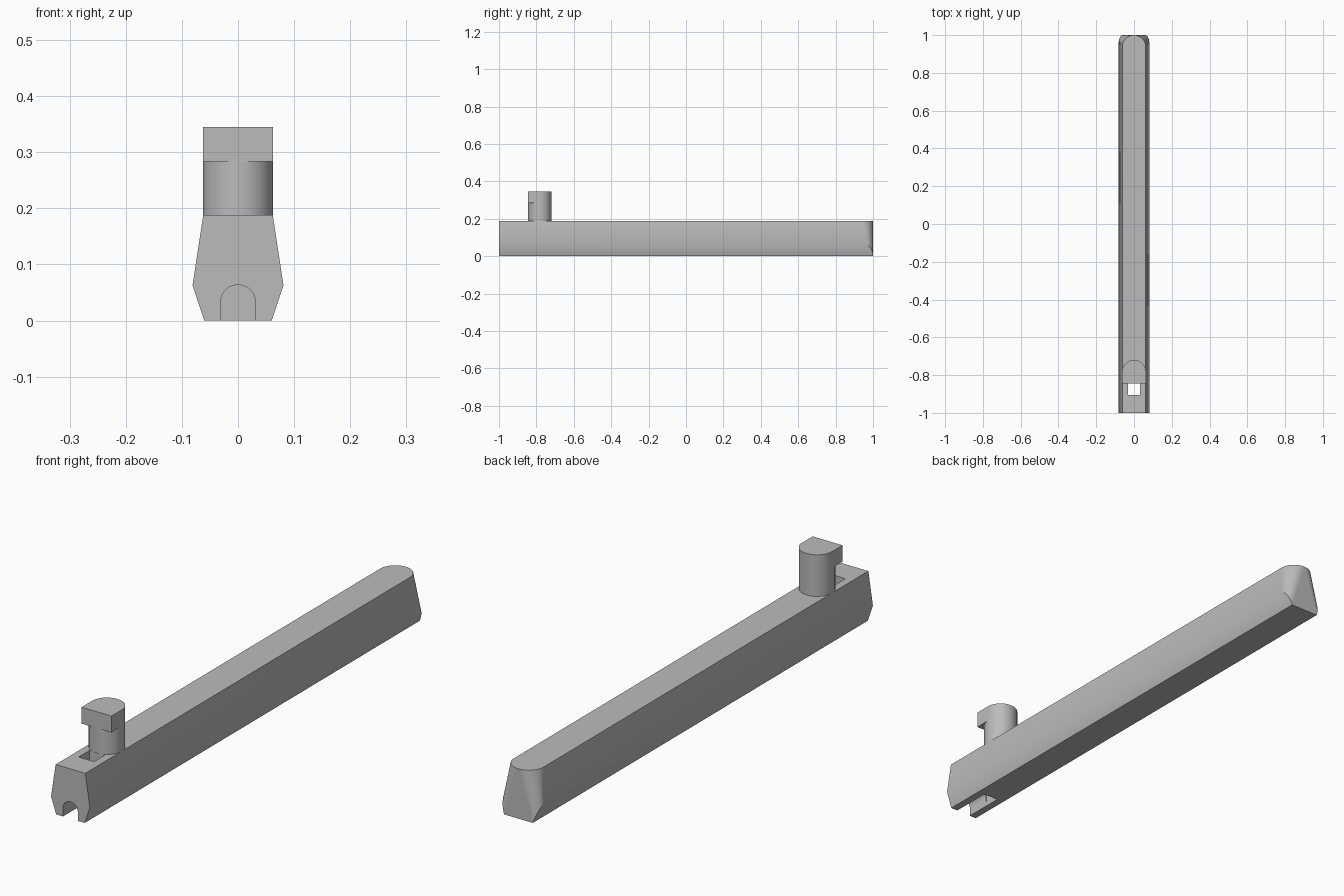
import bpy, bmesh
from math import sin, cos, pi, radians
from mathutils import Vector

default = bpy.data.objects.get("Cube")
if default:
    bpy.data.objects.remove(default, do_unlink=True)

grey = bpy.data.materials.new("plain grey")
grey.use_nodes = True
colour = (0.5, 0.5, 0.5, 1)
grey.diffuse_color = colour
grey.node_tree.nodes["Principled BSDF"].inputs["Base Color"].default_value = colour

TOP = 0.188       # top of the bar
POST_Y = -0.782   # post axis
POST_R = 0.0625


def arc(cx, cy, r, start, end, steps=16):
    angles = [radians(start + (end - start) * i / steps) for i in range(steps + 1)]
    return [(cx + r * cos(a), cy + r * sin(a)) for a in angles]


def make_object(name, bm):
    bmesh.ops.remove_doubles(bm, verts=bm.verts, dist=1e-6)
    bmesh.ops.recalc_face_normals(bm, faces=bm.faces)
    mesh = bpy.data.meshes.new(name)
    bm.to_mesh(mesh)
    bm.free()
    mesh.materials.append(grey)
    obj = bpy.data.objects.new(name, mesh)
    bpy.context.collection.objects.link(obj)
    return obj


def loft(bottom, top):
    """Closed solid between two matching rings of points."""
    bm = bmesh.new()
    low = [bm.verts.new(p) for p in bottom]
    high = [bm.verts.new(p) for p in top]
    bm.faces.new(low[::-1])
    bm.faces.new(high)
    for i in range(len(low)):
        j = (i + 1) % len(low)
        bm.faces.new((low[i], low[j], high[j], high[i]))
    return bm


def prism(name, outline, z0, z1):
    return make_object(name, loft([(x, y, z0) for x, y in outline],
                                  [(x, y, z1) for x, y in outline]))


def combine(obj, other, operation):
    """Apply a boolean and discard the helper."""
    mod = obj.modifiers.new(operation, "BOOLEAN")
    mod.operation, mod.solver, mod.object = operation, "EXACT", other
    bpy.context.view_layer.objects.active = obj
    bpy.ops.object.modifier_apply(modifier=mod.name)
    bpy.data.objects.remove(other, do_unlink=True)


def bar_ring(z, half, r):
    """Square front, back corners rounded by radius r."""
    flat = half - r
    ring = [(-half, -1), (half, -1)]
    ring += arc(flat, 1 - r, r, 0, 90) + arc(-flat, 1 - r, r, 90, 180)
    return [(x, y, z) for x, y in ring]


# Bar: tapered sides, back corners blending into a half round at the top
bm = loft(bar_ring(0, 0.0905, 0.03), bar_ring(TOP, 0.062, 0.0619))

# Slanted cuts along both lower sides
for side in (-1, 1):
    geom = bm.verts[:] + bm.edges[:] + bm.faces[:]
    cut = bmesh.ops.bisect_plane(bm, geom=geom, plane_co=(side * 0.06, 0, 0),
                                 plane_no=Vector((side * 0.0625, 0, -0.021)).normalized(),
                                 clear_outer=True)
    rim = [e for e in cut["geom_cut"] if isinstance(e, bmesh.types.BMEdge)]
    bmesh.ops.contextual_create(bm, geom=rim)
bar = make_object("bar", bm)

# Arched groove under the front end
arch = [(-0.031, -0.05), (0.031, -0.05)] + arc(0, 0.0325, 0.031, 0, 180, 24)
groove = make_object("groove_cutter", loft([(x, -1.05, z) for x, z in arch],
                                           [(x, -0.84, z) for x, z in arch]))
combine(bar, groove, "DIFFERENCE")

# Square hole from the top down into the groove
square = [(-0.0325, -0.905), (0.0325, -0.905), (0.0325, -0.84), (-0.0325, -0.84)]
combine(bar, prism("hole_cutter", square, 0.02, 0.25), "DIFFERENCE")

# Post: round stem with a head that is squared off at the front
post = prism("post", arc(0, POST_Y, POST_R, 0, 360, 64)[:-1], TOP, 0.283)
front = POST_Y - POST_R
head_outline = [(-POST_R, front), (POST_R, front)] + arc(0, POST_Y, POST_R, 0, 180, 32)
combine(post, prism("head", head_outline, 0.283, 0.345), "UNION")

for obj in (bar, post):
    bpy.ops.object.select_all(action="DESELECT")
    obj.select_set(True)
    bpy.context.view_layer.objects.active = obj
    bpy.ops.object.shade_smooth_by_angle(angle=radians(30))
